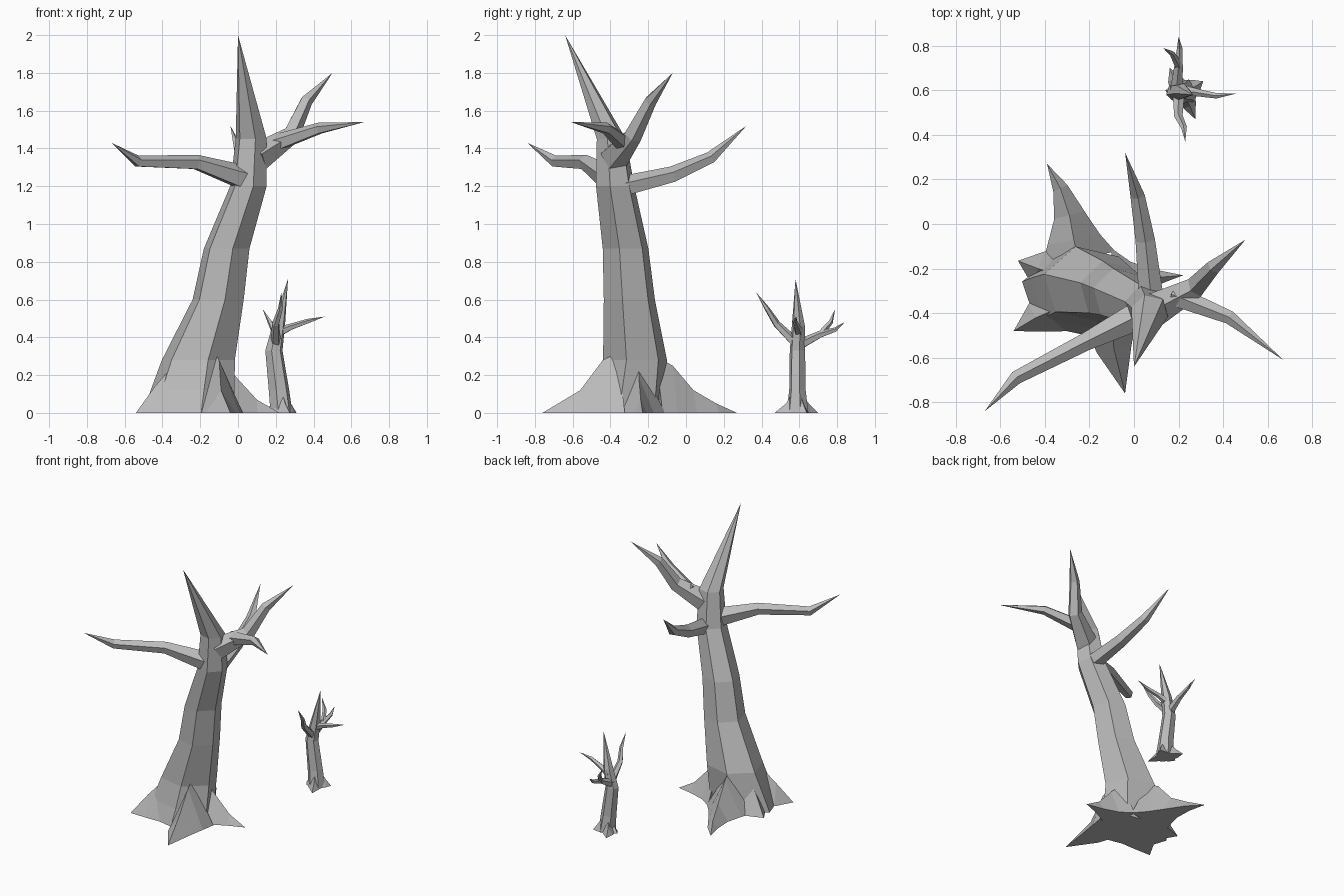
import bpy, bmesh, math
from mathutils import Vector

cube = bpy.data.objects.get("Cube")
if cube:
    bpy.data.objects.remove(cube, do_unlink=True)

# One bare-wood colour
wood = bpy.data.materials.new("grey_dead_wood")
wood.use_nodes = True
GREY = (0.5, 0.5, 0.5, 1)
wood.diffuse_color = GREY
wood.node_tree.nodes["Principled BSDF"].inputs["Base Color"].default_value = GREY


def loft(name, rings, tip):
    """Skin closed rings of points and finish in a point."""
    bm = bmesh.new()
    rows = [[bm.verts.new(p) for p in ring] for ring in rings]
    n = len(rows[0])
    bm.faces.new(rows[0][::-1])
    for low, high in zip(rows, rows[1:]):
        for i in range(n):
            j = (i + 1) % n
            bm.faces.new((low[i], low[j], high[j], high[i]))
    apex = bm.verts.new(tip)
    for i in range(n):
        bm.faces.new((rows[-1][i], rows[-1][(i + 1) % n], apex))
    bmesh.ops.recalc_face_normals(bm, faces=bm.faces)
    mesh = bpy.data.meshes.new(name)
    bm.to_mesh(mesh)
    bm.free()
    mesh.materials.append(wood)
    obj = bpy.data.objects.new(name, mesh)
    bpy.context.collection.objects.link(obj)
    return obj


def trunk(name, stations, tip, turn=-15):
    """Six-sided trunk; stations are (x, y, z, radius x, radius y)."""
    angles = [math.radians(turn + 60 * i) for i in range(6)]
    rings = [[(x + rx * math.cos(a), y + ry * math.sin(a), z) for a in angles]
             for x, y, z, rx, ry in stations]
    loft(name, rings, tip)


def branch(name, stations, tip, sides=5):
    """Tapered bent branch; stations are (x, y, z, radius)."""
    centres = [Vector(s[:3]) for s in stations] + [Vector(tip)]
    rings = []
    for k, s in enumerate(stations):
        along = (centres[k + 1] - centres[max(k - 1, 0)]).normalized()
        side = along.cross(Vector((0, 0, 1))).normalized()
        up = side.cross(along)
        ring = []
        for i in range(sides):
            a = math.tau * i / sides + math.pi / 2
            ring.append(centres[k] + s[3] * (side * math.cos(a) + up * math.sin(a)))
        rings.append(ring)
    loft(name, rings, tip)


def root(name, stations, tip):
    """Ridged root lying on the ground; stations are (x, y, height, half width)."""
    spots = [Vector((s[0], s[1], 0)) for s in stations] + [Vector((*tip, 0))]
    rings = []
    for k, (x, y, h, w) in enumerate(stations):
        along = (spots[k + 1] - spots[max(k - 1, 0)]).normalized()
        side = Vector((-along.y, along.x, 0)) * w
        rings.append([spots[k] - side, spots[k] + side, spots[k] + Vector((0, 0, h))])
    loft(name, rings, spots[-1])


# Large tree: leaning trunk with a spiked top
trunk("large_trunk", [
    (-.26, -.31, 0, .25, .2), (-.24, -.29, .12, .23, .185),
    (-.21, -.27, .28, .2, .175), (-.105, -.3, .6, .14, .14),
    (-.06, -.32, .87, .125, .125), (.055, -.375, 1.2, .1, .105),
    (.07, -.395, 1.45, .085, .08)], (0, -.64, 2))

# Large tree: branches
branch("large_left_branch", [
    (.04, -.4, 1.24, .07), (-.22, -.53, 1.325, .042), (-.53, -.69, 1.33, .032)],
    (-.67, -.84, 1.43))
branch("large_back_branch", [
    (.08, -.36, 1.19, .06), (.05, -.07, 1.26, .046), (.015, .13, 1.35, .034)],
    (-.04, .32, 1.52))
branch("large_upper_branch", [
    (.1, -.38, 1.35, .08), (.28, -.28, 1.47, .05), (.36, -.19, 1.65, .035)],
    (.5, -.07, 1.8))
branch("large_side_branch", [
    (.18, -.32, 1.42, .05), (.43, -.42, 1.505, .032)], (.67, -.61, 1.54))

# Large tree: roots
root("large_back_root", [
    (-.25, -.16, .3, .17), (-.27, -.07, .25, .12), (-.29, .04, .12, .07),
    (-.33, .16, .05, .035)], (-.39, .27))
root("large_front_root", [
    (-.12, -.36, .32, .15), (-.1, -.44, .28, .11), (-.09, -.56, .12, .08)],
    (-.04, -.76))
root("large_side_root", [
    (-.1, -.25, .28, .14), (-.01, -.25, .19, .08), (.1, -.24, .07, .035)],
    (.22, -.23))
root("large_left_front_root", [
    (-.3, -.36, .3, .13), (-.44, -.42, .14, .07)], (-.54, -.48))
root("large_left_back_root", [
    (-.3, -.24, .3, .14), (-.43, -.2, .14, .08)], (-.52, -.165))

# Small tree: trunk
trunk("small_trunk", [
    (.23, .59, 0, .06, .06), (.217, .59, .12, .056, .045),
    (.19, .59, .33, .047, .042), (.215, .595, .46, .035, .036)],
    (.265, .58, .71), 15)

# Small tree: branches
branch("small_front_branch", [
    (.2, .58, .37, .028), (.2, .48, .47, .02), (.225, .43, .55, .014)],
    (.23, .37, .64))
branch("small_back_branch", [
    (.19, .6, .36, .03), (.2, .71, .415, .02), (.205, .79, .44, .013)],
    (.2, .84, .48))
branch("small_back_twig", [
    (.2, .71, .415, .018), (.17, .765, .48, .013)], (.13, .79, .55))
branch("small_side_branch", [
    (.2, .6, .42, .03), (.28, .59, .455, .018), (.37, .575, .485, .013)],
    (.46, .585, .51))

# Small tree: roots
root("small_front_root", [(.23, .57, .12, .05), (.25, .53, .05, .03)], (.275, .47))
root("small_side_root", [(.24, .6, .12, .05), (.28, .62, .05, .03)], (.31, .64))
root("small_back_root", [(.21, .6, .12, .05), (.18, .65, .05, .03)], (.16, .7))
root("small_left_root", [(.21, .59, .12, .05), (.17, .59, .04, .03)], (.14, .6))
